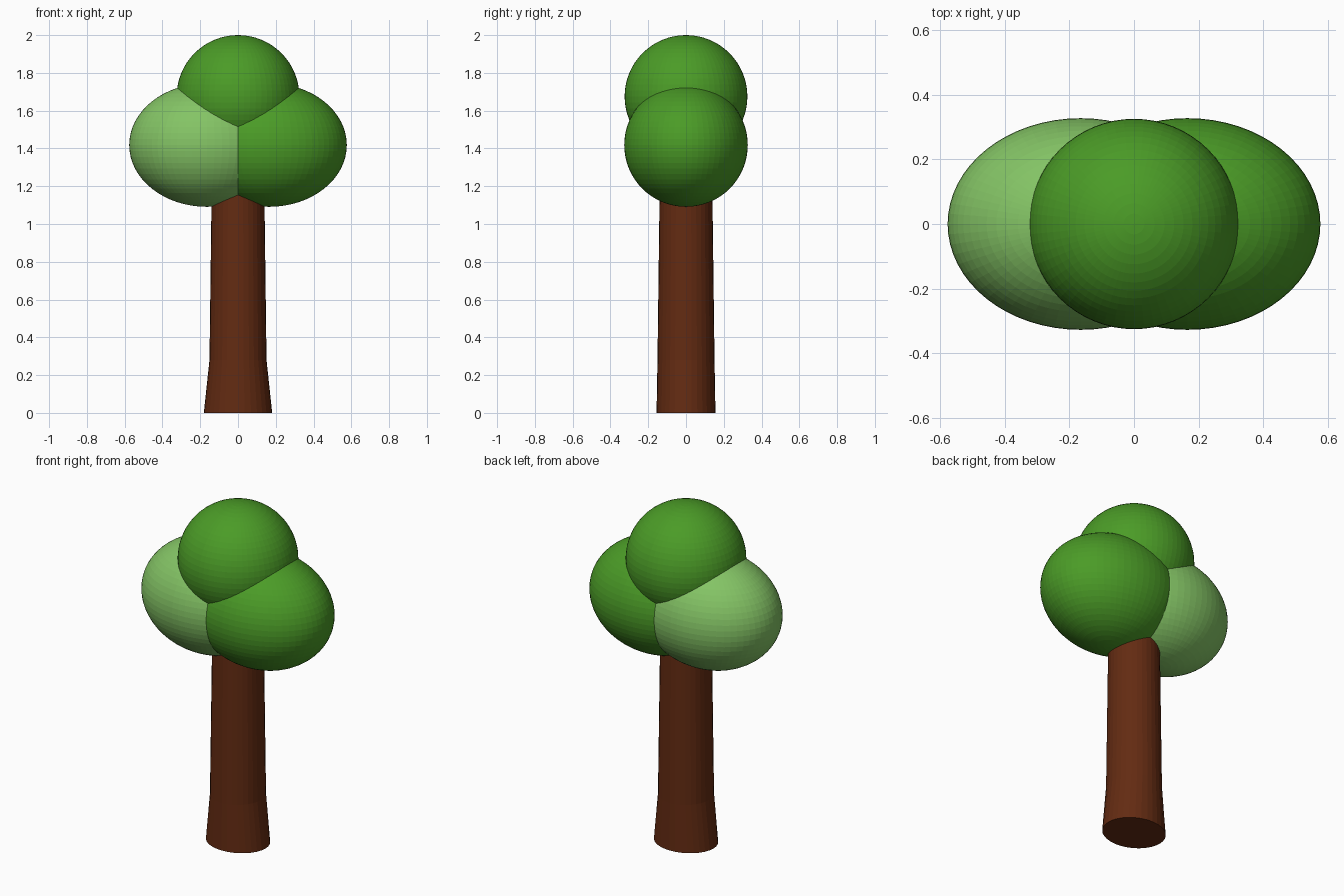
import bpy, bmesh
from math import cos, sin, tau

if "Cube" in bpy.data.objects:
    bpy.data.objects.remove(bpy.data.objects["Cube"])


def material(name, rgb):
    mat = bpy.data.materials.new(name)
    mat.diffuse_color = (*rgb, 1)
    mat.use_nodes = True
    mat.node_tree.nodes["Principled BSDF"].inputs["Base Color"].default_value = mat.diffuse_color
    return mat


GREEN = material("leaf_green", (0.07, 0.33, 0.02))
LIGHT = material("leaf_light", (0.23, 0.55, 0.13))
BROWN = material("bark", (0.125, 0.024, 0.006))


def foliage(name, centre, radii, mat):
    bpy.ops.mesh.primitive_uv_sphere_add(segments=64, ring_count=32, radius=1, location=centre)
    ob = bpy.context.object
    ob.name = name
    ob.scale = radii
    bpy.ops.object.transform_apply(location=False, rotation=False, scale=True)
    ob.data.materials.append(mat)


# Crown: a round top over two wide side clumps
foliage("top_foliage", (0, 0, 1.675), (0.325, 0.325, 0.325), GREEN)
for name, side, mat in (("left_foliage", -1, LIGHT), ("right_foliage", 1, GREEN)):
    foliage(name, (side * 0.165, 0, 1.418), (0.411, 0.327, 0.327), mat)

# Trunk: stacked elliptical rings, flared sideways at the foot
SIDES = 32
sections = [(0, 0.181, 0.156), (0.28, 0.151, 0.151), (1.3, 0.138, 0.138)]  # z, rx, ry
bm = bmesh.new()
rings = [[bm.verts.new((rx * cos(tau * i / SIDES), ry * sin(tau * i / SIDES), z))
          for i in range(SIDES)] for z, rx, ry in sections]
for low, high in zip(rings, rings[1:]):
    for i in range(SIDES):
        j = (i + 1) % SIDES
        bm.faces.new((low[i], low[j], high[j], high[i]))
bm.faces.new(rings[0][::-1])
bm.faces.new(rings[-1])
mesh = bpy.data.meshes.new("trunk")
bm.to_mesh(mesh)
bm.free()
mesh.materials.append(BROWN)
bpy.context.collection.objects.link(bpy.data.objects.new("trunk", mesh))
